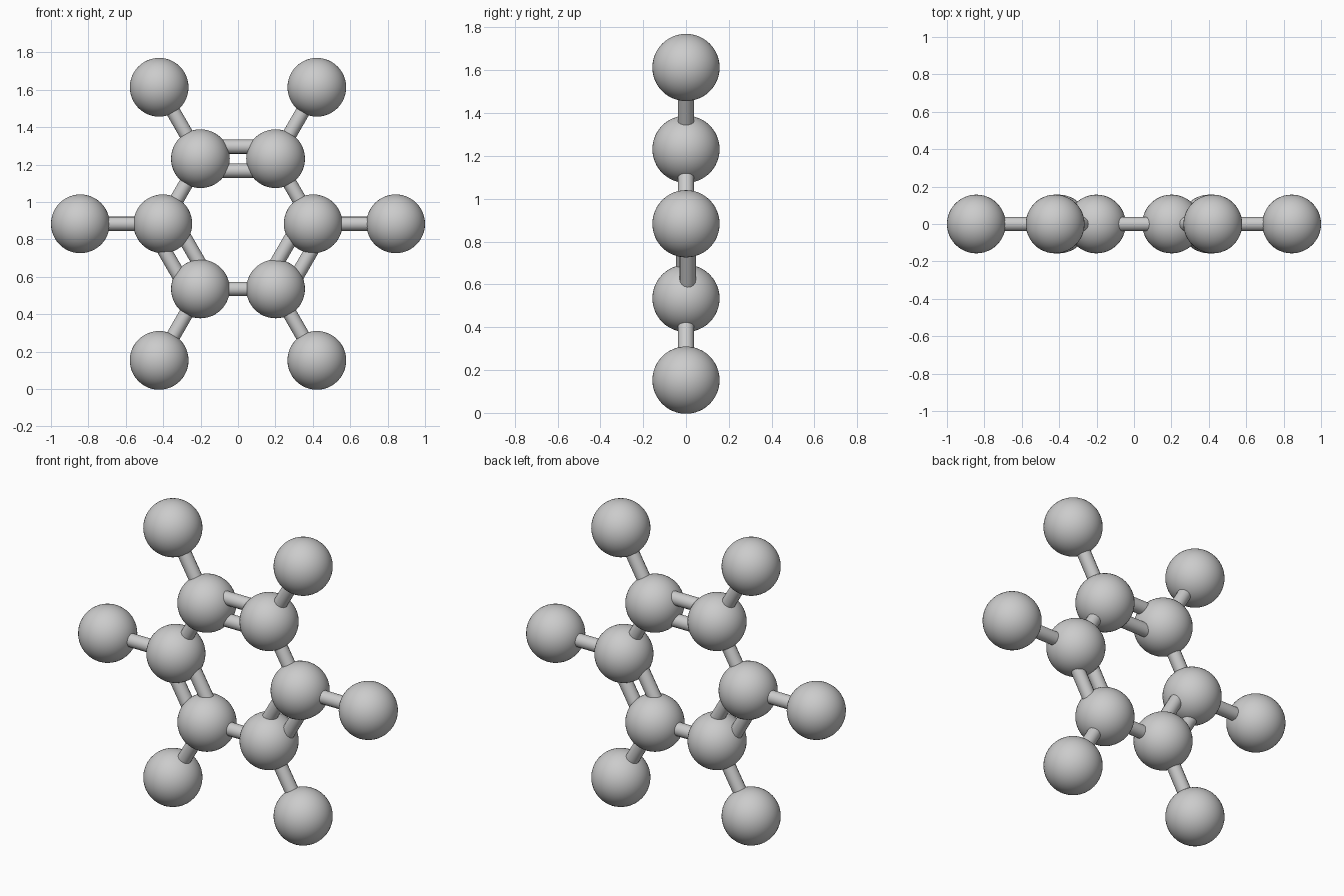
import bpy, math
from mathutils import Vector

if "Cube" in bpy.data.objects:
    bpy.data.objects.remove(bpy.data.objects["Cube"])

CZ = 0.883          # height of ring centre
ATOM_R = 0.157
BOND_R = 0.038
GAP = 0.064         # half spacing of a double bond


def ring_point(radius, i):
    a = math.radians(60 * i)
    return Vector((radius * math.cos(a), 0, CZ + radius * math.sin(a)))


def smooth(angle):
    bpy.ops.object.shade_smooth_by_angle(angle=math.radians(angle))


def atom(name, p):
    bpy.ops.mesh.primitive_uv_sphere_add(segments=48, ring_count=24, radius=ATOM_R, location=p)
    bpy.context.object.name = name
    bpy.ops.object.shade_smooth()


def rod(name, a, b):
    d = b - a
    bpy.ops.mesh.primitive_cylinder_add(vertices=16, radius=BOND_R, depth=d.length,
                                        location=(a + b) / 2)
    o = bpy.context.object
    o.name = name
    o.rotation_euler = d.to_track_quat('Z', 'Y').to_euler()
    smooth(40)


carbons = [ring_point(0.402, i) for i in range(6)]
hydrogens = [ring_point(0.843, i) for i in range(6)]
# slight out-of-plane lean of the two lower double bonds
lean = {1: 0.0, 3: -0.008, 5: 0.008}

for i in range(6):
    c, h, n = carbons[i], hydrogens[i], carbons[(i + 1) % 6]
    atom(f"carbon_atom_{i}", c)
    atom(f"hydrogen_atom_{i}", h)

    # outer bond, in two halves
    mid = (c + h) / 2
    rod(f"outer_bond_inner_half_{i}", c, mid)
    rod(f"outer_bond_outer_half_{i}", mid, h)

    # ring bonds alternate single and double
    if i in lean:
        out = ((c + n) / 2 - Vector((0, 0, CZ))).normalized() * GAP
        out.y = lean[i]
        rod(f"double_bond_outer_{i}", c + out, n + out)
        rod(f"double_bond_inner_{i}", c - out, n - out)
    else:
        rod(f"single_bond_{i}", c, n)
